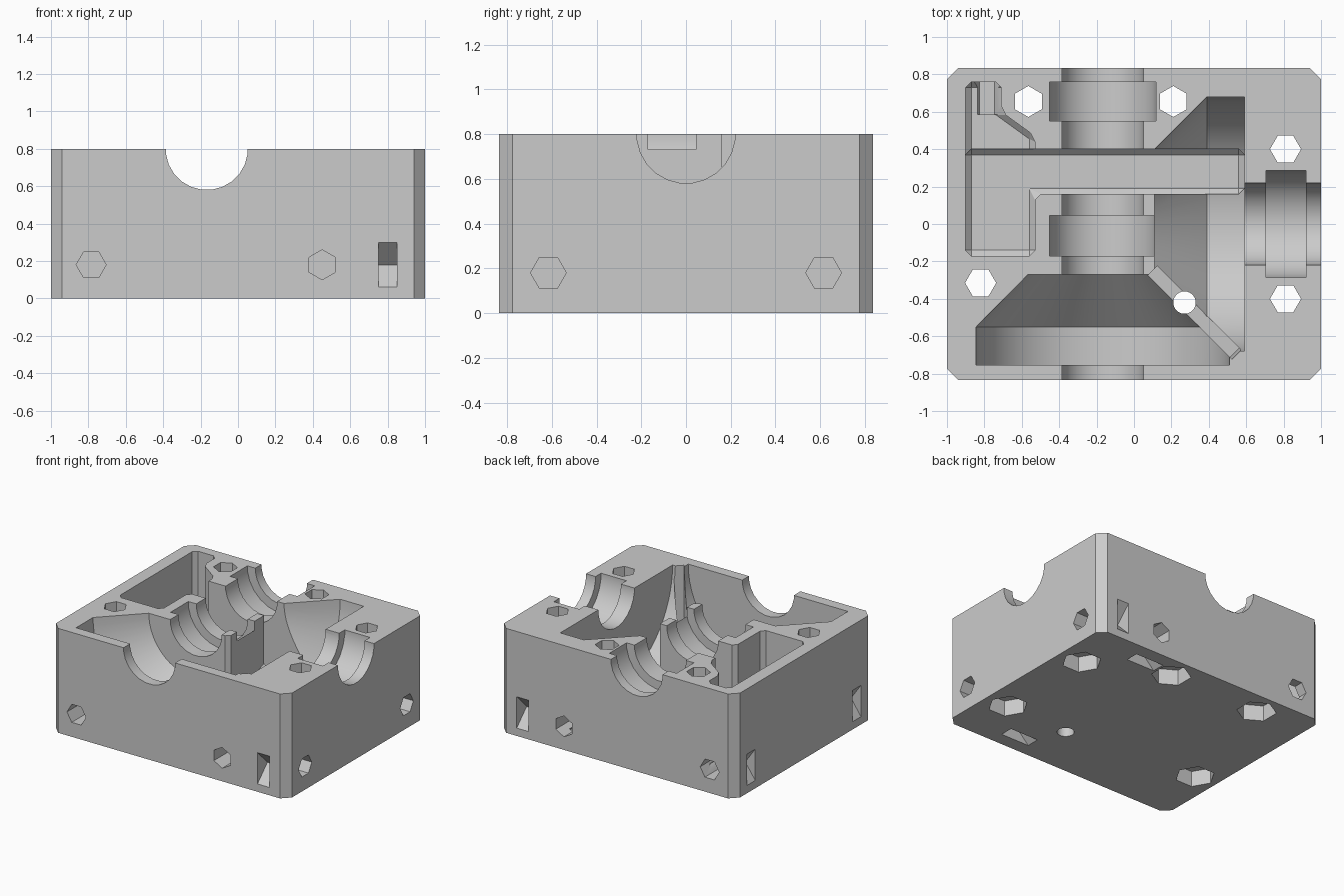
import bpy, bmesh, math
from mathutils import Vector, Matrix

cube = bpy.data.objects.get("Cube")
if cube:
    bpy.data.objects.remove(cube, do_unlink=True)

TOP = 0.8
SHAFT_X = -0.167

grey = bpy.data.materials.new("light grey plastic")
grey.use_nodes = True
colour = (0.6, 0.6, 0.6, 1)
grey.diffuse_color = colour
grey.node_tree.nodes["Principled BSDF"].inputs["Base Color"].default_value = colour


def to_object(bm, name):
    bmesh.ops.recalc_face_normals(bm, faces=bm.faces)
    mesh = bpy.data.meshes.new(name)
    bm.to_mesh(mesh)
    bm.free()
    mesh.materials.append(grey)
    obj = bpy.data.objects.new(name, mesh)
    bpy.context.collection.objects.link(obj)
    return obj


def prism(outline, z0, z1, chamfer=0):
    """Upright prism; the chamfer takes every edge but the top rim."""
    bm = bmesh.new()
    base = bm.faces.new([bm.verts.new((x, y, z0)) for x, y in outline])
    up = bmesh.ops.extrude_face_region(bm, geom=[base])["geom"]
    for v in up:
        if isinstance(v, bmesh.types.BMVert):
            v.co.z = z1
    bmesh.ops.recalc_face_normals(bm, faces=bm.faces)
    if chamfer:
        edges = [e for e in bm.edges if min(v.co.z for v in e.verts) < z1 - 0.01]
        bmesh.ops.bevel(bm, geom=edges, offset=chamfer, segments=1,
                        affect='EDGES', profile=0.5)
    return bm


def lathe(rings, centre, axis, sides, turn=0.0):
    """Solid of revolution from (distance, radius) rings along an axis."""
    bm = bmesh.new()
    frame = {'X': Matrix(((0, 0, 1), (1, 0, 0), (0, 1, 0))),
             'Y': Matrix(((1, 0, 0), (0, 0, 1), (0, 1, 0))),
             'Z': Matrix.Identity(3)}[axis]
    loops = []
    for t, r in rings:
        angles = [turn + 2 * math.pi * i / sides for i in range(sides)]
        loops.append([bm.verts.new(Vector(centre) + frame @ Vector(
            (r * math.cos(a), r * math.sin(a), t))) for a in angles])
    for a, b in zip(loops, loops[1:]):
        for i in range(sides):
            j = (i + 1) % sides
            bm.faces.new((a[i], a[j], b[j], b[i]))
    bm.faces.new(loops[0])
    bm.faces.new(loops[-1])
    return bm


def carve(body, bm):
    """Subtract a cutter from the body and discard the cutter."""
    cutter = to_object(bm, "cutter")
    cutter.hide_render = True
    mod = body.modifiers.new("carve", 'BOOLEAN')
    mod.operation, mod.solver, mod.object = 'DIFFERENCE', 'EXACT', cutter
    dg = bpy.context.evaluated_depsgraph_get()
    mesh = bpy.data.meshes.new_from_object(body.evaluated_get(dg))
    body.modifiers.clear()
    old, body.data = body.data, mesh
    bpy.data.meshes.remove(old)
    bpy.data.objects.remove(cutter, do_unlink=True)


# Block with chamfered upright corners
W, D, C = 1.0, 0.835, 0.06
block = [(-W + C, -D), (W - C, -D), (W, -D + C), (W, D - C),
         (W - C, D), (-W + C, D), (-W, D - C), (-W, -D + C)]
housing = to_object(prism(block, 0, TOP), "gearbox_housing")

# Motor corridor with its wiring pocket
corridor = [(-0.9, -0.17), (-0.53, -0.17), (-0.53, 0.16), (0.59, 0.16),
            (0.59, 0.4), (-0.9, 0.4)]
carve(housing, prism(corridor, 0.09, 1, 0.03))
pocket = [(-0.9, 0.3), (-0.53, 0.3), (-0.53, 0.47), (-0.71, 0.6),
          (-0.71, 0.76), (-0.9, 0.76)]
carve(housing, prism(pocket, 0.13, 1, 0.03))

# Long shaft with two bearing seats and its bevel gear
axis_a = (SHAFT_X, 0, TOP)
flat = math.pi / 24
carve(housing, lathe([(-0.9, 0.22), (0.9, 0.22)], axis_a, 'Y', 24, flat))
for start, end in ((0.55, 0.76), (-0.17, 0.045)):
    carve(housing, lathe([(start, 0.288), (end, 0.288)], axis_a, 'Y', 24, flat))
carve(housing, lathe([(-0.755, 0.677), (-0.55, 0.677), (-0.27, 0.4)], axis_a, 'Y', 64))

# Side shaft with one bearing seat and its bevel gear
axis_b = (0, 0, TOP)
carve(housing, lathe([(0.3, 0.22), (1.1, 0.22)], axis_b, 'X', 24, flat))
carve(housing, lathe([(0.705, 0.288), (0.92, 0.288)], axis_b, 'X', 24, flat))
carve(housing, lathe([(0.11, 0.4), (0.39, 0.68), (0.59, 0.68)], axis_b, 'X', 64))

# Sloping channel where the gears mesh, with its drain
channel = bmesh.new()
direction = Vector((1, -1, 0)).normalized()
side = Vector((1, 1, 0)).normalized() * 0.035
near = Vector((0.1, -0.25, 0))
ends = []
for s in (-1, 1):
    ends.append([channel.verts.new(near + direction * d + side * s + Vector((0, 0, z)))
                 for d, z in ((0, 0.36), (0.62, 0.32), (0.64, 1), (0, 1))])
channel.faces.new(ends[0])
channel.faces.new(ends[1])
for i in range(4):
    j = (i + 1) % 4
    channel.faces.new((ends[0][i], ends[0][j], ends[1][j], ends[1][i]))
carve(housing, channel)
carve(housing, lathe([(-0.1, 0.06), (0.9, 0.06)], (0.27, -0.42, 0), 'Z', 24))

# Upright bolt holes with nut traps underneath
point_up = math.pi / 6
for x, y, turn in ((-0.565, 0.655, point_up), (0.21, 0.655, point_up),
                   (0.81, 0.4, 0), (0.81, -0.4, 0), (-0.82, -0.315, 0)):
    carve(housing, lathe([(-0.1, 0.083), (0.9, 0.083)], (x, y, 0), 'Z', 6, turn))
    carve(housing, lathe([(-0.1, 0.14), (0.12, 0.14)], (x, y, 0), 'Z', 6, turn))

# Blind mounting holes in the sides
for s in (-1, 1):
    for x, turn in ((-0.785, 0), (0.45, point_up)):
        carve(housing, lathe([(-0.25, 0.08), (0.25, 0.08)], (x, s * D, 0.18), 'Y', 6, turn))
    carve(housing, lathe([(-0.25, 0.08), (0.25, 0.08)], (W, s * 0.615, 0.18), 'X', 6))

# V-shaped tie slots in the sides and the underside
half = [(-0.05, 0.12), (0.05, 0.12)]
for s in (-1, 1):
    carve(housing, lathe(half, (0.8, s * D, 0.18), 'X', 4))
    slot = lathe(half, (0, 0, 0), 'Y', 4)
    bmesh.ops.scale(slot, vec=(0.7, 1, 1), verts=slot.verts)
    bmesh.ops.translate(slot, vec=(-W, s * 0.64, 0.18), verts=slot.verts)
    carve(housing, slot)
    carve(housing, lathe(half, (0.47, s * 0.68, 0), 'Y', 4))

# Smooth the bores, keep the edges crisp
bpy.ops.object.select_all(action='DESELECT')
housing.select_set(True)
bpy.context.view_layer.objects.active = housing
bpy.ops.object.shade_smooth_by_angle(angle=math.radians(20))
